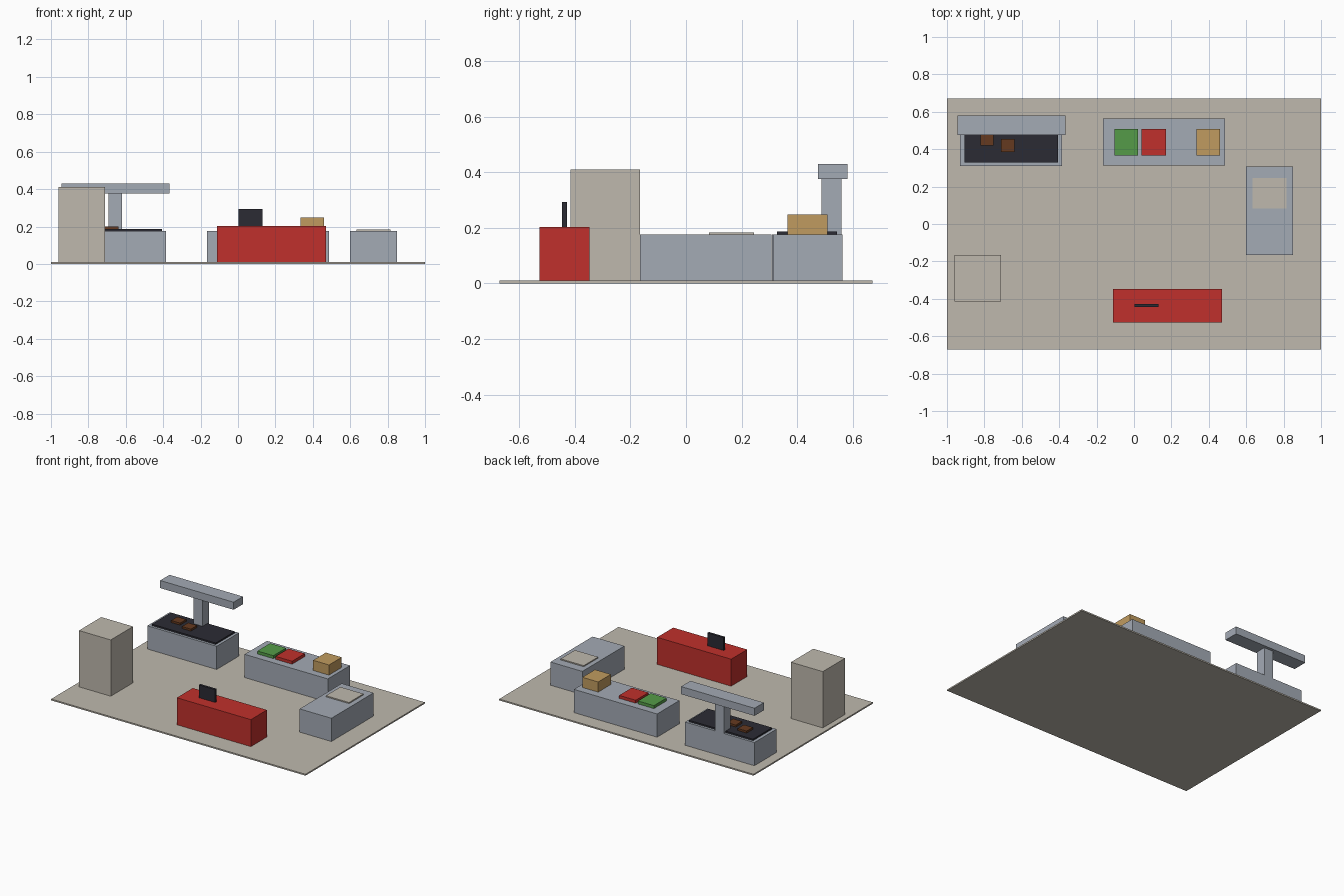
import bpy
import bmesh
from mathutils import Vector

cube = bpy.data.objects.get("Cube")
if cube:
    bpy.data.objects.remove(cube, do_unlink=True)


def material(name, r, g, b):
    m = bpy.data.materials.new(name)
    m.use_nodes = True
    m.diffuse_color = (r, g, b, 1)
    node = next(n for n in m.node_tree.nodes if n.type == 'BSDF_PRINCIPLED')
    node.inputs["Base Color"].default_value = (r, g, b, 1)
    return m


beige = material("warm beige", 0.52, 0.485, 0.42)
steel = material("brushed steel", 0.37, 0.405, 0.46)
red = material("bright red", 0.53, 0.03, 0.025)
dark = material("charcoal", 0.024, 0.024, 0.034)
green = material("leaf green", 0.09, 0.33, 0.065)
tan = material("cardboard tan", 0.53, 0.33, 0.115)
brown = material("cooked brown", 0.13, 0.042, 0.014)


def box(name, mat, x, y, z):
    """Flat-sided box spanning the given (low, high) ranges."""
    low, high = (Vector(v) for v in zip(x, y, z))
    bm = bmesh.new()
    bmesh.ops.create_cube(bm, size=1)
    bmesh.ops.scale(bm, vec=high - low, verts=bm.verts)
    bmesh.ops.translate(bm, vec=(high - low) / 2, verts=bm.verts)
    mesh = bpy.data.meshes.new(name)
    bm.to_mesh(mesh)
    bm.free()
    mesh.materials.append(mat)
    obj = bpy.data.objects.new(name, mesh)
    obj.location = low
    bpy.context.collection.objects.link(obj)
    return obj


FLOOR = 0.01     # top of the floor slab
TOP = 0.175      # height of the steel worktops

# Floor and tall cabinet
box("floor", beige, (-1, 1), (-0.67, 0.67), (0, FLOOR))
box("tall_cabinet", beige, (-0.96, -0.71), (-0.415, -0.165), (FLOOR, 0.41))

# Grill with hot plate, patties and extractor hood
box("grill_base", steel, (-0.93, -0.385), (0.31, 0.56), (FLOOR, TOP))
box("grill_plate", dark, (-0.907, -0.405), (0.328, 0.543), (TOP, 0.186))
for side, x, y in (("left", -0.71, 0.385), ("right", -0.82, 0.42)):
    box("patty_" + side, brown, (x, x + 0.07), (y, y + 0.07), (0.186, 0.2))
box("hood_post", steel, (-0.692, -0.62), (0.488, 0.56), (TOP, 0.376))
box("hood", steel, (-0.945, -0.367), (0.475, 0.58), (0.376, 0.43))

# Preparation table with trays and a carton
box("prep_table", steel, (-0.167, 0.487), (0.313, 0.563), (FLOOR, TOP))
box("green_tray", green, (-0.103, 0.022), (0.365, 0.508), (TOP, 0.196))
box("red_tray", red, (0.04, 0.17), (0.365, 0.508), (TOP, 0.196))
box("carton", tan, (0.335, 0.46), (0.365, 0.508), (TOP, 0.247))

# Side table with a shallow tray
box("side_table", steel, (0.6, 0.85), (-0.165, 0.308), (FLOOR, TOP))
box("shallow_tray", beige, (0.633, 0.815), (0.083, 0.245), (TOP, 0.183))

# Service counter with a screen
box("service_counter", red, (-0.112, 0.47), (-0.527, -0.347), (FLOOR, 0.202))
box("screen", dark, (0.004, 0.132), (-0.445, -0.428), (0.202, 0.293))
